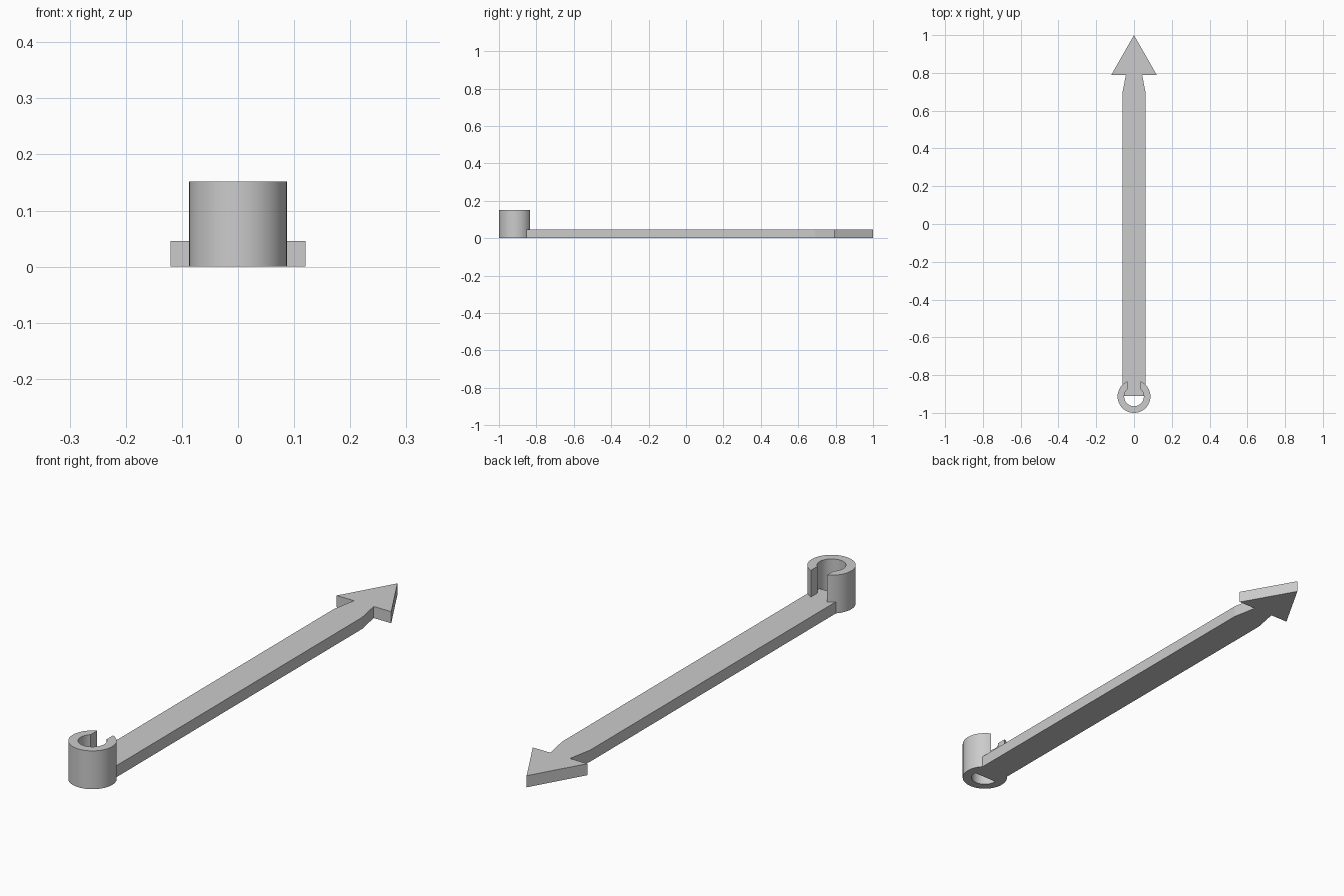
import bpy
import bmesh
from math import asin, cos, pi, radians, sin

if "Cube" in bpy.data.objects:
    bpy.data.objects.remove(bpy.data.objects["Cube"])

# Single plain grey
GREY = (0.6, 0.6, 0.6, 1.0)
grey = bpy.data.materials.new("plain_grey")
grey.use_nodes = True
grey.diffuse_color = GREY
grey.node_tree.nodes["Principled BSDF"].inputs["Base Color"].default_value = GREY


def extrude_outline(name, outline, height):
    """Raise a flat outline from the ground to the given height."""
    bm = bmesh.new()
    base = bm.faces.new([bm.verts.new((x, y, 0)) for x, y in outline])
    raised = bmesh.ops.extrude_face_region(bm, geom=[base], use_keep_orig=True)
    top = [g for g in raised["geom"] if isinstance(g, bmesh.types.BMVert)]
    bmesh.ops.translate(bm, verts=top, vec=(0, 0, height))
    bmesh.ops.recalc_face_normals(bm, faces=bm.faces)
    mesh = bpy.data.meshes.new(name)
    bm.to_mesh(mesh)
    bm.free()
    mesh.materials.append(grey)
    obj = bpy.data.objects.new(name, mesh)
    bpy.context.collection.objects.link(obj)
    return obj


def open_arc(radius, centre_y, half_gap, steps=64):
    """Arc points running round from one side of the rear gap to the other."""
    start = asin(half_gap / radius)
    angles = [start + (2 * pi - 2 * start) * i / steps for i in range(steps + 1)]
    return [(radius * sin(a), centre_y + radius * cos(a)) for a in angles]


# Flat pointer: straight shaft, narrowed neck and arrow head
right_side = [(0.062, -0.91), (0.062, 0.69), (0.043, 0.79), (0.12, 0.79)]
left_side = [(-x, y) for x, y in reversed(right_side)]
extrude_outline("arrow_pointer", right_side + [(0, 1)] + left_side, 0.046)

# Upright C-shaped clip, open towards the arrow head
outer = open_arc(0.087, -0.913, 0.035)
inner = open_arc(0.052, -0.913, 0.035)
clip = extrude_outline("ring_clip", outer + inner[::-1], 0.152)

# Round the curved walls, keep rims and gap edges crisp
bpy.ops.object.select_all(action="DESELECT")
clip.select_set(True)
bpy.context.view_layer.objects.active = clip
bpy.ops.object.shade_smooth_by_angle(angle=radians(30))
